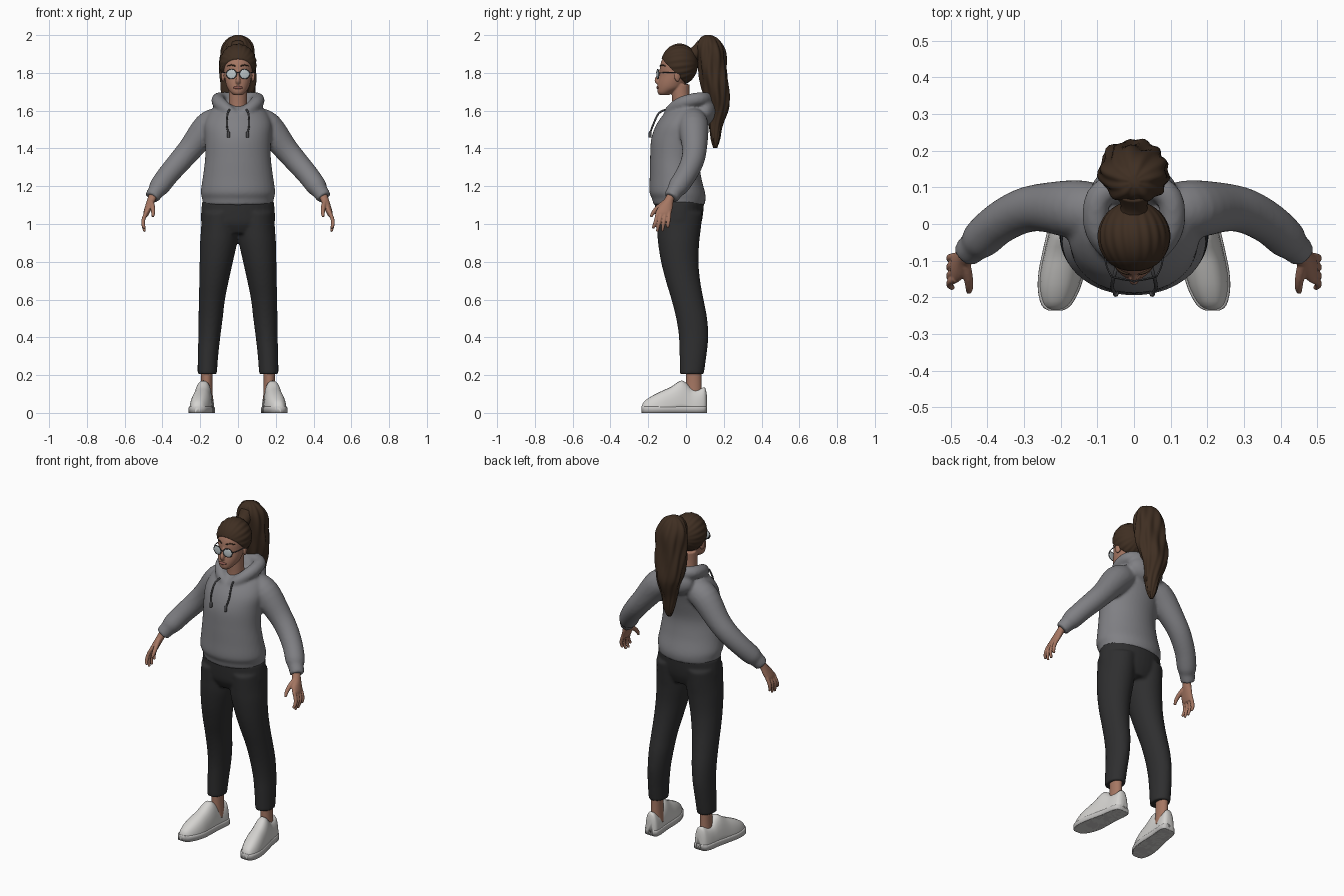
import bpy, bmesh, math
from mathutils import Vector, Matrix

if "Cube" in bpy.data.objects:
    bpy.data.objects.remove(bpy.data.objects["Cube"])

def material(name, rgb):
    m = bpy.data.materials.new(name)
    m.diffuse_color = (*rgb, 1)
    m.use_nodes = True
    m.node_tree.nodes["Principled BSDF"].inputs["Base Color"].default_value = m.diffuse_color
    return m

SKIN = material("skin", (0.38, 0.185, 0.125))
HAIR = material("brown hair", (0.05, 0.028, 0.016))
GREY = material("grey cotton", (0.215, 0.215, 0.23))
CORD = material("dark grey cord", (0.07, 0.07, 0.075))
BLACK = material("black trousers", (0.028, 0.028, 0.029))
WHITE = material("white shoe", (0.66, 0.65, 0.63))
SOLE = material("sole", (0.56, 0.55, 0.54))
LENS = material("lens", (0.52, 0.58, 0.6))
LIPS = material("lips", (0.27, 0.1, 0.08))

def dense(rows, k=4, closed=False):
    """Catmull-Rom interpolation of table rows."""
    n, out = len(rows), []
    at = (lambda i: rows[i % n]) if closed else (lambda i: rows[max(0, min(n - 1, i))])
    for i in range(n if closed else n - 1):
        for j in range(k):
            t = j / k
            out.append([0.5 * (2 * b + (c - a) * t + (2 * a - 5 * b + 4 * c - d) * t * t
                               + (3 * b - a - 3 * c + d) * t ** 3)
                        for a, b, c, d in zip(at(i - 1), at(i), at(i + 1), at(i + 2))])
    return out if closed else out + [list(rows[-1])]

def skin(bm, rings, closed=False):
    """Bridge rings of points, capping open ends."""
    vs = [[bm.verts.new(p) for p in r] for r in rings]
    n = len(vs[0])
    for a, b in list(zip(vs, vs[1:])) + ([(vs[-1], vs[0])] if closed else []):
        for i in range(n):
            bm.faces.new((a[i], a[(i + 1) % n], b[(i + 1) % n], b[i]))
    if not closed:
        bm.faces.new(vs[0])
        bm.faces.new(vs[-1])

def stack(bm, rows, n=32, lump=lambda a, t: 1):
    """Horizontal oval rings: z, centre x, half width, front y, back y."""
    rings = []
    for z, cx, rx, f, b in dense(rows):
        rings.append([])
        for i in range(n):
            a = 2 * math.pi * i / n
            s = lump(a, z)
            rings[-1].append((cx + rx * s * math.cos(a), (f + b) / 2 + (b - f) / 2 * s * math.sin(a), z))
    skin(bm, rings)

def tube(bm, rows, n=16, closed=False):
    """Round tube through rows of x, y, z, radius."""
    pts = dense(rows, 4, closed)
    m, rings = len(pts), []
    for i, p in enumerate(pts):
        a = pts[(i - 1) % m if closed else max(0, i - 1)]
        b = pts[(i + 1) % m if closed else min(m - 1, i + 1)]
        tan = (Vector(b[:3]) - Vector(a[:3])).normalized()
        u = tan.cross(Vector((0, 0, 1)) if closed else Vector((0.3, 0.9, 0.1))).normalized()
        v = tan.cross(u)
        rings.append([Vector(p[:3]) + p[3] * (u * math.cos(2 * math.pi * j / n) + v * math.sin(2 * math.pi * j / n))
                      for j in range(n)])
    skin(bm, rings, closed)

def ball(bm, c, r, rot=0):
    mat = Matrix.Translation(c) @ Matrix.Rotation(rot, 4, 'Z') @ Matrix.Diagonal((*r, 1))
    bmesh.ops.create_uvsphere(bm, u_segments=24, v_segments=16, radius=1, matrix=mat)

def finish(bm, name, mat, mirror=False, voxel=0, smooth=3):
    bmesh.ops.recalc_face_normals(bm, faces=bm.faces)
    me = bpy.data.meshes.new(name)
    bm.to_mesh(me)
    bm.free()
    me.materials.append(mat)
    me.shade_smooth()
    ob = bpy.data.objects.new(name, me)
    bpy.context.collection.objects.link(ob)
    if mirror:
        ob.modifiers.new("mirror", 'MIRROR').use_mirror_merge = False
    if voxel:
        r = ob.modifiers.new("blend", 'REMESH')
        r.mode, r.voxel_size, r.use_smooth_shade = 'VOXEL', voxel, True
        s = ob.modifiers.new("soften", 'SMOOTH')
        s.factor, s.iterations = 0.5, smooth
    return ob

# Hoodie: torso, sleeves with cuffs, hood roll and hood bag
bm = bmesh.new()
stack(bm, [(1.10, 0, .185, -.172, .098), (1.135, 0, .19, -.18, .104), (1.17, 0, .197, -.194, .1),
           (1.25, 0, .186, -.192, .08), (1.35, 0, .174, -.19, .07), (1.45, 0, .175, -.184, .09),
           (1.53, 0, .178, -.155, .112), (1.595, 0, .15, -.105, .125), (1.63, 0, .1, -.06, .11)], 40)
for s in (1, -1):
    tube(bm, [(s * x, y, z, r) for x, y, z, r in [
        (.10, .035, 1.545, .075), (.16, .04, 1.51, .08), (.25, .045, 1.40, .066), (.31, .033, 1.33, .061),
        (.37, 0, 1.26, .057), (.415, -.04, 1.2, .054), (.432, -.058, 1.175, .044), (.443, -.067, 1.16, .042),
        (.456, -.08, 1.14, .039)]], 24)
half = [(0, -.095, 1.57, .025), (.05, -.08, 1.6, .031), (.092, -.03, 1.635, .036), (.105, .03, 1.655, .036),
        (.085, .085, 1.663, .036), (0, .115, 1.66, .037)]
tube(bm, half + [(-x, y, z, r) for x, y, z, r in half[-2:0:-1]], 16, True)
ball(bm, (0, .1, 1.6), (.115, .062, .08))
finish(bm, "hoodie", GREY, voxel=.009, smooth=4)

# Drawstrings
bm = bmesh.new()
tube(bm, [(.045, -.11, 1.605, .005), (.055, -.145, 1.585, .005), (.06, -.172, 1.53, .005), (.053, -.187, 1.49, .005),
          (.05, -.19, 1.482, .008), (.05, -.19, 1.457, .008)], 10)
finish(bm, "drawstring", CORD, True)

# Trousers
bm = bmesh.new()
stack(bm, [(.95, 0, .13, -.13, .06), (1.0, 0, .19, -.156, .08), (1.05, 0, .196, -.163, .09), (1.12, 0, .19, -.166, .096)])
for s in (1, -1):
    stack(bm, [(z, s * x, r, f, b) for z, x, r, f, b in [
        (.205, .163, .051, -.033, .094), (.3, .159, .054, -.034, .108), (.4, .152, .058, -.037, .118),
        (.5, .145, .064, -.052, .112), (.6, .138, .069, -.077, .093), (.7, .127, .078, -.107, .075),
        (.8, .115, .088, -.132, .066), (.9, .103, .098, -.148, .07), (.97, .098, .098, -.153, .078),
        (1.06, .095, .096, -.158, .088)]])
finish(bm, "trousers", BLACK, voxel=.009)

# Ankles
bm = bmesh.new()
stack(bm, [(.06, .166, .034, -.005, .085), (.15, .166, .03, 0, .083), (.24, .166, .032, 0, .083)], 20)
finish(bm, "ankle", SKIN, True)

# Shoes: arched sections along the foot (y, half width, height), turned slightly outward
FOOT = [(-.236, .014, .03), (-.222, .035, .06), (-.18, .052, .09), (-.13, .058, .115), (-.08, .055, .138),
        (-.03, .05, .17), (0, .047, .16), (.03, .046, .13), (.07, .045, .127), (.1, .037, .135), (.111, .02, .09)]

def shoe(name, mat, grow, height=None):
    bm = bmesh.new()
    rings = []
    for y, w, h in dense(FOOT, 3):
        top = height or h
        ring = []
        for i in range(28):
            a = 2 * math.pi * i / 28
            c, s = math.cos(a), math.sin(a)
            p = .25 if height else .8
            ring.append((.18 + (w + grow) * math.copysign(abs(c) ** p, c) - .13 * y + .03 * max(0, -y - .12),
                         y, top * max(0, s) ** p))
        rings.append(ring)
    skin(bm, rings)
    finish(bm, name, mat, True)

shoe("shoe_upper", WHITE, 0)
shoe("shoe_sole", SOLE, .005, .035)

# Hands: palm, four fingers and thumb
bm = bmesh.new()
stack(bm, [(1.18, .44, .024, -.09, -.045), (1.13, .458, .023, -.115, -.064), (1.09, .473, .02, -.147, -.07),
           (1.06, .484, .017, -.16, -.077), (1.04, .489, .011, -.155, -.085)], 20)
for y, end, lean in [(-.149, .978, .026), (-.13, .96, .022), (-.109, .962, .016), (-.088, .982, .01)]:
    tube(bm, [(.484, y, 1.065, .011), (.5, y - lean / 3, 1.025, .0105), (.502, y - lean * .7, .995, .0095),
              (.494, y - lean, end, .007)], 10)
tube(bm, [(.46, -.105, 1.12, .014), (.452, -.145, 1.09, .013), (.449, -.172, 1.062, .011), (.451, -.186, 1.038, .007)], 10)
finish(bm, "hand", SKIN, True, .0035, 2)

# Head with neck, nose and ears
bm = bmesh.new()
stack(bm, [(1.682, 0, .022, -.14, -.09), (1.695, 0, .038, -.15, -.07), (1.72, 0, .056, -.152, -.02),
           (1.75, 0, .066, -.148, .0), (1.79, 0, .073, -.139, .02), (1.83, 0, .077, -.138, .03),
           (1.87, 0, .078, -.127, .03), (1.91, 0, .064, -.1, .02), (1.93, 0, .04, -.08, 0)])
stack(bm, [(1.55, 0, .058, -.075, .05), (1.62, 0, .05, -.072, .03), (1.68, 0, .049, -.075, .02), (1.74, 0, .05, -.08, .02)])
tube(bm, [(0, -.13, 1.82, .008), (0, -.146, 1.785, .009), (0, -.154, 1.762, .013), (0, -.146, 1.748, .013)], 12)
for s in (1, -1):
    ball(bm, (s * .079, -.045, 1.785), (.01, .018, .032), s * .35)
finish(bm, "head", SKIN, voxel=.004, smooth=3)

# Lips and eyebrows
bm = bmesh.new()
ball(bm, (0, -.149, 1.722), (.026, .008, .008))
finish(bm, "lips", LIPS)
bm = bmesh.new()
tube(bm, [(.014, -.137, 1.836, .003), (.035, -.129, 1.842, .004), (.058, -.108, 1.836, .002)], 8)
finish(bm, "eyebrow", HAIR, True)

# Glasses
bm = bmesh.new()
ball(bm, (.035, -.149, 1.794), (.027, .004, .025), .2)
finish(bm, "lens", LENS, True)
bm = bmesh.new()
ring = []
for i in range(12):
    a = math.pi * i / 6
    ring.append((.035 + .027 * math.cos(a), -.149 + .0055 * math.cos(a), 1.794 + .025 * math.sin(a), .0025))
pts = dense(ring, 2, True)
for p, q in zip(pts, pts[1:] + pts[:1]):
    tube(bm, [p, q], 6)
tube(bm, [(0, -.157, 1.802, .0025), (.009, -.154, 1.8, .0025)], 6)
tube(bm, [(.061, -.143, 1.8, .0025), (.076, -.11, 1.802, .0025), (.083, -.045, 1.803, .0025)], 6)
finish(bm, "glasses_frame", CORD, True)

# Swept-back hair cap, trimmed along a slanted hairline, with combed ridges
bm = bmesh.new()
bmesh.ops.create_uvsphere(bm, u_segments=120, v_segments=28, radius=1, matrix=Matrix.Rotation(math.pi / 2, 4, 'X'))
for v in bm.verts:
    ridge = 1 + .018 * math.sin(20 * math.atan2(v.co.x, v.co.z) + 2 * v.co.y) * (1 - v.co.y ** 2)
    v.co = (v.co.x * .098 * ridge, -.035 + v.co.y * .098, 1.845 + v.co.z * .109 * ridge)
cut = bmesh.ops.bisect_plane(bm, geom=bm.verts[:] + bm.edges[:] + bm.faces[:], plane_co=(0, -.125, 1.872),
                             plane_no=(0, 1.05, 1), clear_inner=True)
bmesh.ops.holes_fill(bm, edges=[e for e in bm.edges if e.is_boundary], sides=0)
finish(bm, "hair_cap", HAIR)

# Hair tie and wavy ponytail
bm = bmesh.new()
tube(bm, [(0, .02, 1.885, .045), (0, .05, 1.905, .036), (0, .09, 1.93, .05)], 20)
finish(bm, "hair_tie", HAIR)
bm = bmesh.new()
stack(bm, [(1.402, .005, .012, .145, .165), (1.45, .005, .032, .132, .18), (1.53, 0, .048, .12, .195),
           (1.61, -.003, .068, .11, .223), (1.66, -.004, .082, .1, .23), (1.74, 0, .092, .082, .224),
           (1.82, 0, .092, .066, .216), (1.9, 0, .09, .058, .208), (1.95, 0, .077, .06, .19),
           (1.985, 0, .048, .075, .163), (2.0, 0, .015, .1, .132)], 64,
      lambda a, z: 1 + .06 * math.sin(5 * a + 16 * z) + .045 * math.sin(11 * a - 22 * z))
finish(bm, "ponytail", HAIR)
